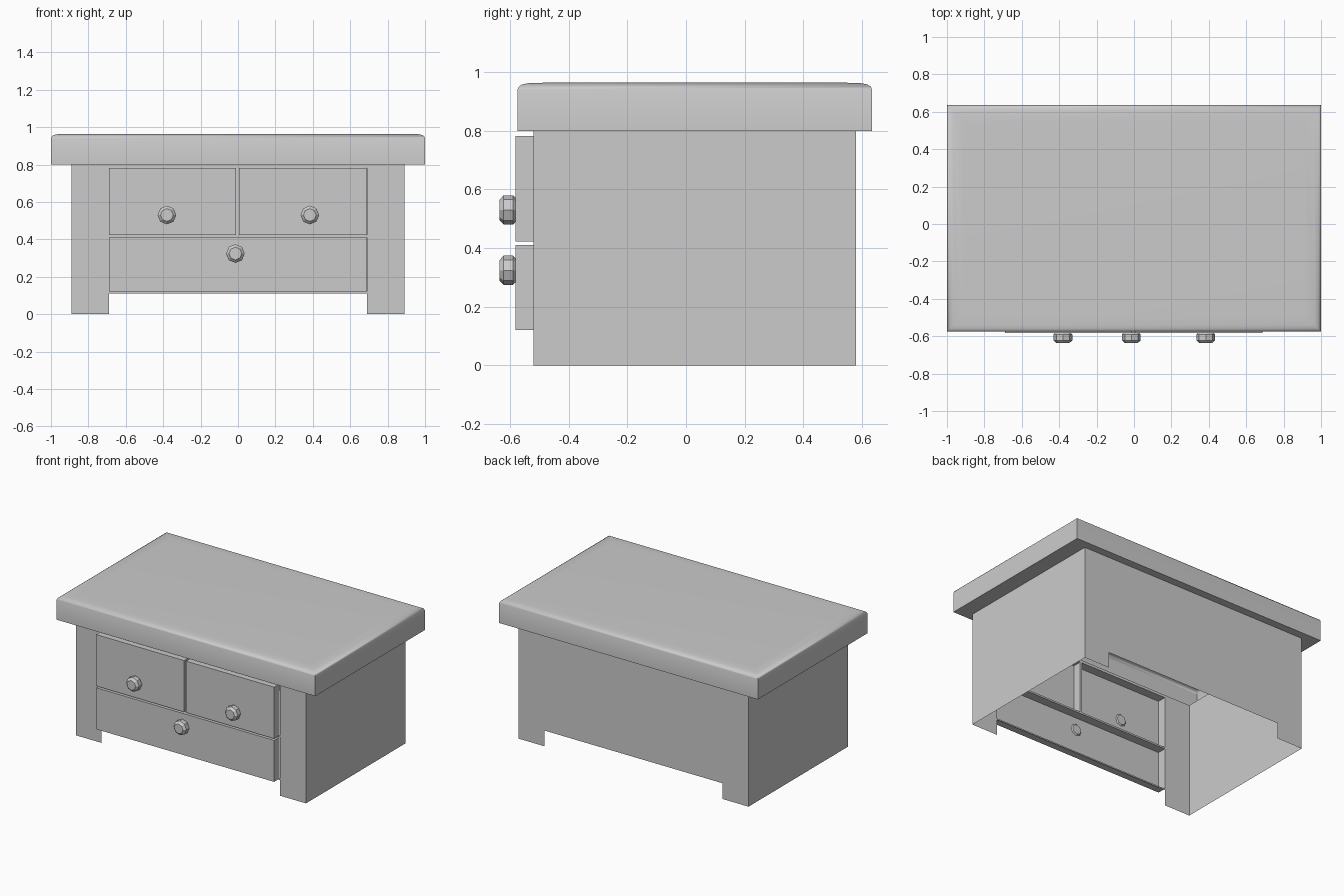
import bpy, bmesh, math

if "Cube" in bpy.data.objects:
    bpy.data.objects.remove(bpy.data.objects["Cube"])


def finish(name, bm, smooth=False):
    bmesh.ops.remove_doubles(bm, verts=bm.verts, dist=1e-5)
    bmesh.ops.recalc_face_normals(bm, faces=bm.faces)
    me = bpy.data.meshes.new(name)
    bm.to_mesh(me)
    bm.free()
    ob = bpy.data.objects.new(name, me)
    bpy.context.collection.objects.link(ob)
    if smooth:
        bpy.ops.object.select_all(action='DESELECT')
        ob.select_set(True)
        bpy.context.view_layer.objects.active = ob
        bpy.ops.object.shade_smooth_by_angle(angle=math.radians(50))
    return ob


def face(bm, pts):
    return bm.faces.new([bm.verts.new(p) for p in pts])


def loft(bm, rings):
    """Join matching closed rings of points with quads."""
    rows = [[bm.verts.new(p) for p in r] for r in rings]
    for a, b in zip(rows, rows[1:]):
        for i in range(len(a)):
            j = (i + 1) % len(a)
            bm.faces.new((a[i], a[j], b[j], b[i]))
    return rows


def rect_xz(x0, x1, z0, z1, y):
    return [(x0, y, z0), (x1, y, z0), (x1, y, z1), (x0, y, z1)]


W, FRONT, BACK, H = 0.89, -0.52, 0.58, 0.80
LEG, NOTCH, DRAWER_Y = 0.69, 0.11, -0.582

# carcass: thin open shell, arch-cut back, framed front
bm = bmesh.new()
for s in (-1, 1):
    face(bm, [(s * W, FRONT, 0), (s * W, BACK, 0), (s * W, BACK, H), (s * W, FRONT, H)])
face(bm, [(-W, BACK, 0), (-LEG, BACK, 0), (-LEG, BACK, NOTCH), (LEG, BACK, NOTCH),
          (LEG, BACK, 0), (W, BACK, 0), (W, BACK, H), (-W, BACK, H)])
for x0, x1, z0, z1 in [(-W, -LEG, 0, H), (LEG, W, 0, H),
                       (-LEG, LEG, NOTCH, 0.12), (-LEG, LEG, 0.41, 0.422),
                       (-LEG, LEG, 0.782, H), (-0.01, 0.005, 0.422, 0.782)]:
    face(bm, rect_xz(x0, x1, z0, z1, FRONT))
finish("carcass", bm)

# drawer fronts (hollow behind)
for name, (x0, x1, z0, z1) in {
        "left_drawer": (-LEG, -0.01, 0.422, 0.782),
        "right_drawer": (0.005, 0.687, 0.422, 0.782),
        "bottom_drawer": (-LEG, 0.687, 0.12, 0.41)}.items():
    bm = bmesh.new()
    rows = loft(bm, [rect_xz(x0, x1, z0, z1, y) for y in (FRONT, DRAWER_Y)])
    bm.faces.new(rows[-1])
    finish(name, bm)

# eight-sided knobs
for name, x, z in (("left_knob", -0.38, 0.53), ("right_knob", 0.384, 0.53),
                   ("bottom_knob", -0.014, 0.324)):
    bm = bmesh.new()
    rings = []
    for y, r in ((-0.637, 0.034), (-0.622, 0.05), (-0.59, 0.05), (-0.575, 0.034)):
        rings.append([(x + r * math.cos(i * math.pi / 4), y, z + r * math.sin(i * math.pi / 4))
                      for i in range(8)])
    rows = loft(bm, rings)
    bm.faces.new(rows[0])
    bm.faces.new(rows[-1])
    finish(name, bm)

# table top: overhanging slab with softly rounded upper edge, open over the carcass
Y0, Y1 = -0.575, 0.635


def slab_ring(inset, z):
    a, b, c = 1 - inset, Y0 + inset, Y1 - inset
    return [(-a, b, z), (a, b, z), (a, c, z), (-a, c, z)]


bm = bmesh.new()
under = [(-W, FRONT, H), (W, FRONT, H), (W, BACK, H), (-W, BACK, H)]
rows = loft(bm, [under] + [slab_ring(i, z) for i, z in
                           ((0, H), (0, 0.94), (0.005, 0.951), (0.016, 0.958),
                            (0.035, 0.962), (0.09, 0.964))])
bm.faces.new(rows[-1])
finish("table_top", bm, smooth=True)
